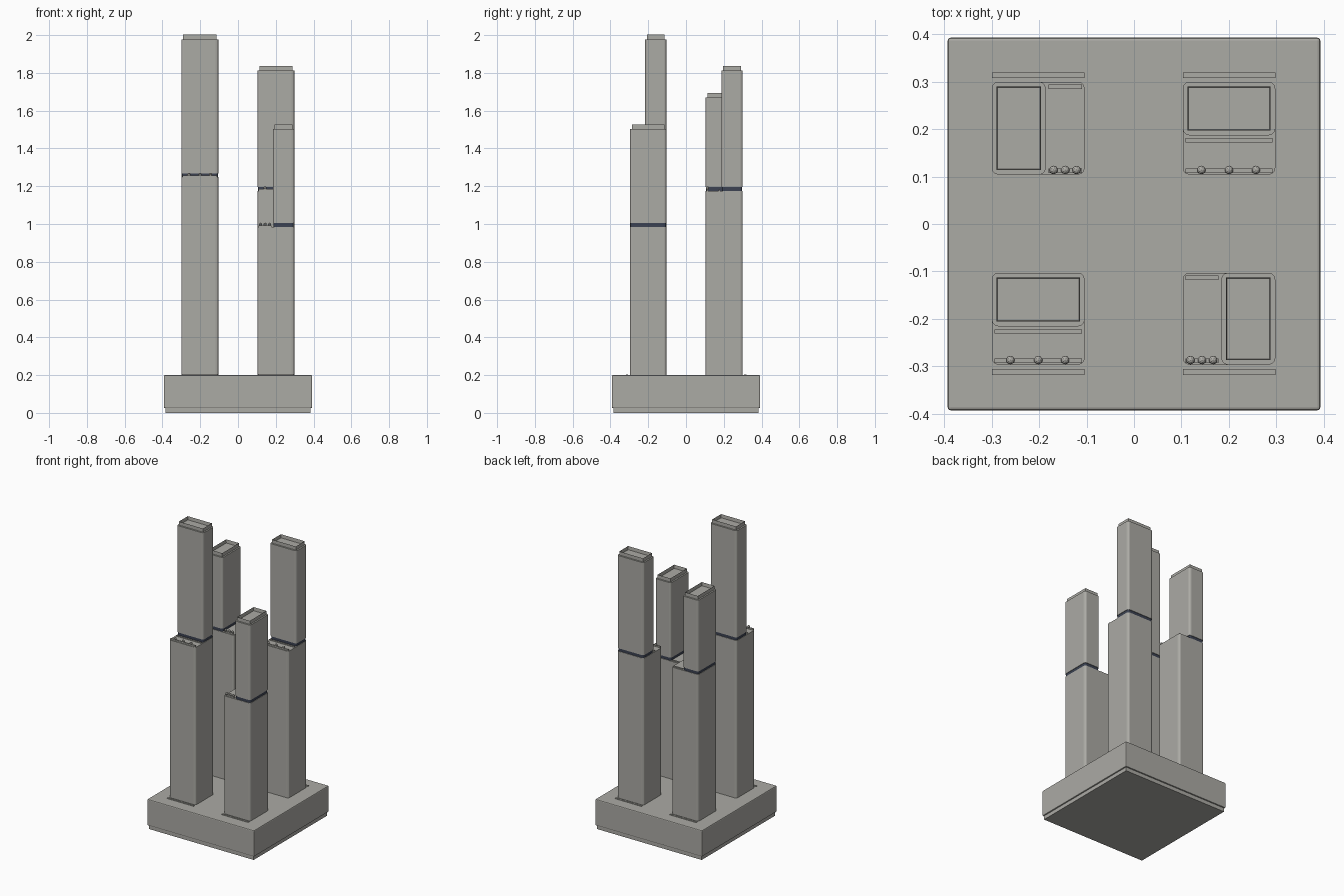
import bpy, bmesh
from mathutils import Vector

if "Cube" in bpy.data.objects:
    bpy.data.objects.remove(bpy.data.objects["Cube"])


def material(name, rgb):
    m = bpy.data.materials.new(name)
    m.diffuse_color = (*rgb, 1)
    m.use_nodes = True
    m.node_tree.nodes["Principled BSDF"].inputs["Base Color"].default_value = m.diffuse_color
    return m


CONCRETE = material("warm grey concrete", (0.41, 0.405, 0.375))
GLASS = material("dark blue grey glass", (0.045, 0.055, 0.085))


def finish(bm, name, mat):
    me = bpy.data.meshes.new(name)
    bm.to_mesh(me)
    bm.free()
    me.materials.append(mat)
    ob = bpy.data.objects.new(name, me)
    bpy.context.collection.objects.link(ob)
    return ob


def block(name, x, y, z, mat=CONCRETE, corner=0, segments=3, all_edges=False, wall=0):
    """Box from (min, max) pairs; optional rounded edges or open-topped wall."""
    bm = bmesh.new()
    bmesh.ops.create_cube(bm, size=1)
    for v in bm.verts:
        v.co = Vector([r[0] if c < 0 else r[1] for r, c in zip((x, y, z), v.co)])
    if corner:
        edges = [e for e in bm.edges if all_edges or
                 abs(e.verts[0].co.z - e.verts[1].co.z) > 1e-4]
        bmesh.ops.bevel(bm, geom=edges, offset=corner, segments=segments,
                        profile=0.5, affect='EDGES')
    if wall:
        bm.normal_update()
        top = [f for f in bm.faces if f.normal.z > 0.9]
        bmesh.ops.inset_region(bm, faces=top, thickness=wall)
        for v in top[0].verts:
            v.co.z = z[0] + 0.002
    return finish(bm, name, mat)


def shrub(name, x, y, z, r=0.009):
    bm = bmesh.new()
    bmesh.ops.create_icosphere(bm, subdivisions=2, radius=r)
    bmesh.ops.translate(bm, verts=bm.verts, vec=(x, y, z))
    return finish(bm, name, CONCRETE)


def inset(r, d):
    return (r[0] + d, r[1] - d)


def tower(name, x, y, side, z_mid, z_roof):
    """Full-plan shaft, recessed glass band, narrower upper shaft and terrace."""
    ux, uy, tx, ty = x, y, x, y
    if side == 'back':
        split = y[1] - 0.113
        uy, ty = (split, y[1]), (y[0], split)
    elif side == 'right':
        split = x[1] - 0.114
        ux, tx = (split, x[1]), (x[0], split)
    else:
        split = x[0] + 0.114
        ux, tx = (x[0], split), (split, x[1])
    block(name + "_lower_shaft", x, y, (0.195, z_mid), corner=0.014)
    block(name + "_glass_band", inset(ux, 0.003), inset(uy, 0.003),
          (z_mid - 0.001, z_mid + 0.021), GLASS, corner=0.012)
    block(name + "_upper_shaft", ux, uy, (z_mid + 0.02, z_roof), corner=0.014)
    block(name + "_roof_parapet", inset(ux, 0.01), inset(uy, 0.01),
          (z_roof - 0.001, z_roof + 0.024), wall=0.003)
    # Terrace planter, bench and shrubs
    px = inset(tx, 0.006)
    block(name + "_terrace_planter", px, (ty[0] + 0.004, ty[0] + 0.013),
          (z_mid - 0.001, z_mid + 0.009))
    block(name + "_terrace_bench", px, (ty[1] - 0.015, ty[1] - 0.006),
          (z_mid - 0.001, z_mid + 0.006))
    for i, f in enumerate((0.2, 0.5, 0.79)):
        shrub(f"{name}_shrub_{i + 1}", tx[0] + f * (tx[1] - tx[0]),
              ty[0] + 0.01, z_mid + 0.014)
    # Low planting strip beside the outer wall
    sy = (-0.318, -0.306) if y[0] < 0 else (0.308, 0.32)
    block(name + "_ground_strip", x, sy, (0.198, 0.204))


# Podium on a slightly recessed plinth
block("plinth", (-0.385, 0.385), (-0.385, 0.385), (0, 0.03))
block("podium", (-0.393, 0.393), (-0.393, 0.393), (0.025, 0.2),
      corner=0.006, segments=2, all_edges=True)

# Four towers at the podium corners
NEG, POS = (-0.3, -0.104), (0.103, 0.298)
LOW, HIGH = (-0.297, -0.103), (0.104, 0.3)
tower("front_left_tower", NEG, LOW, 'back', 1.248, 1.978)
tower("front_right_tower", POS, LOW, 'right', 0.984, 1.503)
tower("back_left_tower", NEG, HIGH, 'left', 1.176, 1.67)
tower("back_right_tower", POS, HIGH, 'back', 1.176, 1.812)
